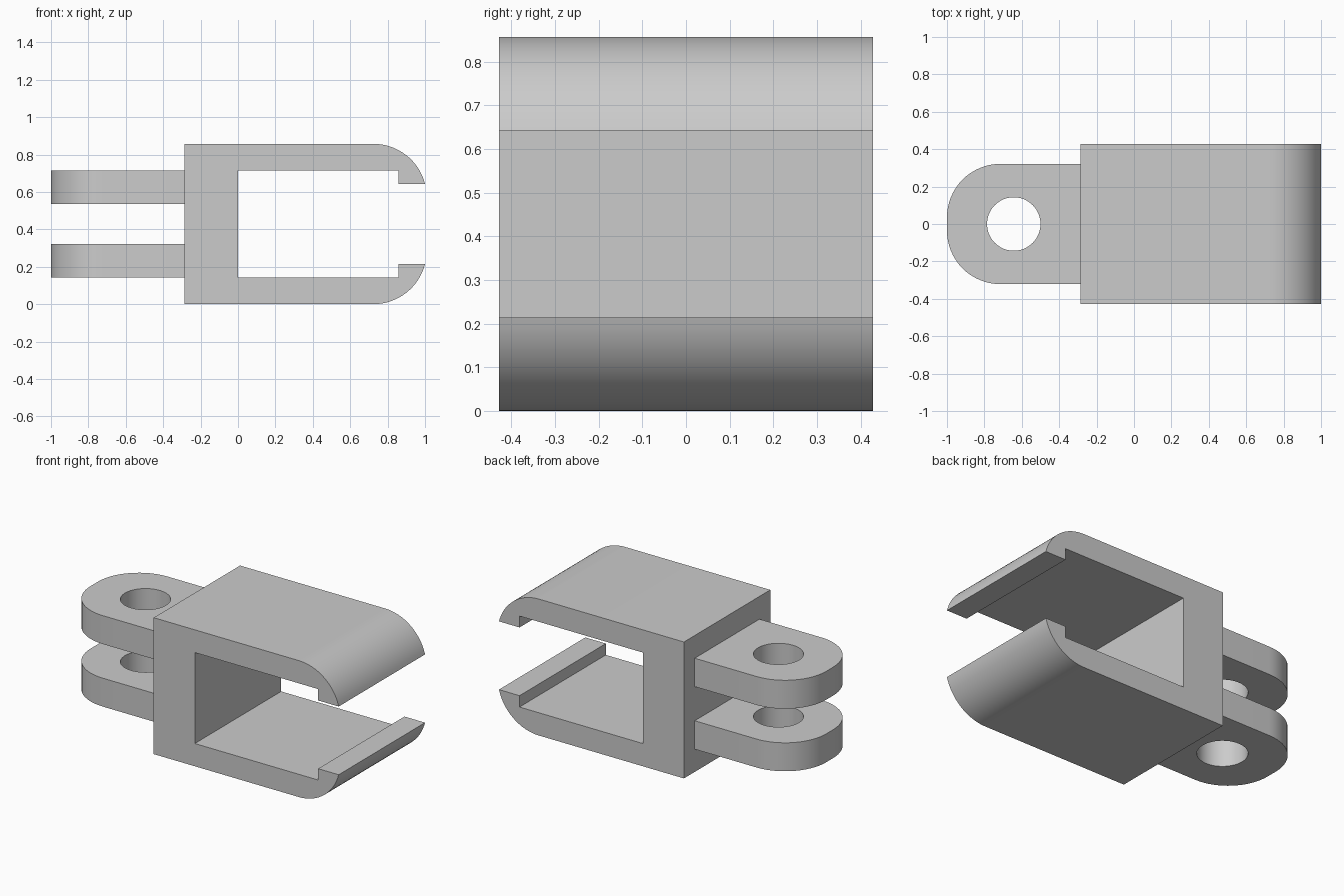
import bpy
import bmesh
from math import asin, cos, pi, radians, sin

U = 1 / 14          # design module: every size below is in these units
FILLET = 4
STEPS = 16

old = bpy.data.objects.get("Cube")
if old:
    bpy.data.objects.remove(old, do_unlink=True)

grey = bpy.data.materials.new("plain grey")
grey.use_nodes = True
GREY = (0.6, 0.6, 0.6, 1)
grey.diffuse_color = GREY
grey.node_tree.nodes["Principled BSDF"].inputs["Base Color"].default_value = GREY


def arc(cx, cy, r, start, end):
    """Points along a circular arc, angles in radians."""
    return [(cx + r * cos(start + (end - start) * i / STEPS),
             cy + r * sin(start + (end - start) * i / STEPS))
            for i in range(STEPS + 1)]


def prism(name, outline, place, low, high):
    """Extrude a closed outline between two levels; place maps (a, b, level) to xyz."""
    bm = bmesh.new()
    rings = [[bm.verts.new([c * U for c in place(a, b, level)]) for a, b in outline]
             for level in (low, high)]
    for ring in rings:
        bm.faces.new(ring)
    n = len(outline)
    for i in range(n):
        j = (i + 1) % n
        bm.faces.new((rings[0][i], rings[0][j], rings[1][j], rings[1][i]))
    bmesh.ops.recalc_face_normals(bm, faces=bm.faces)
    mesh = bpy.data.meshes.new(name)
    bm.to_mesh(mesh)
    bm.free()
    mesh.materials.append(grey)
    obj = bpy.data.objects.new(name, mesh)
    bpy.context.collection.objects.link(obj)
    return obj


def activate(obj):
    bpy.ops.object.select_all(action="DESELECT")
    obj.select_set(True)
    bpy.context.view_layer.objects.active = obj


def smooth(obj):
    activate(obj)
    bpy.ops.object.shade_smooth_by_angle(angle=radians(30))


# Clip body: upper half of the side profile, mirrored about mid height
nose_angle = asin(1 / FILLET)
nose_x = 14 - FILLET * cos(nose_angle)
upper = [(-4, 12)] + arc(nose_x, 8, FILLET, pi / 2, nose_angle)
upper += [(12, 9), (12, 10), (0, 10)]
lower = [(x, 12 - z) for x, z in reversed(upper)]
body = prism("clip_body", upper + lower, lambda x, z, y: (x, y, z), -6, 6)
smooth(body)

# Two hinge lugs with rounded ends and a pin hole
lug_outline = ([(-4, 4.5)] + arc(-10, 0.5, FILLET, pi / 2, pi)
               + arc(-10, -0.5, FILLET, pi, 1.5 * pi) + [(-4, -4.5)])
hole_outline = arc(-9, 0, 2, 0, 2 * pi * STEPS / (STEPS + 1))
hole_outline = [(-9 + 2 * cos(2 * pi * i / 48), 2 * sin(2 * pi * i / 48)) for i in range(48)]


def flat(x, y, z):
    return (x, y, z)


for name, low in (("lower_lug", 2), ("upper_lug", 7.5)):
    lug = prism(name, lug_outline, flat, low, low + 2.5)
    cutter = prism("pin_hole_cutter", hole_outline, flat, low - 1, low + 3.5)
    cutter.hide_render = True
    cut = lug.modifiers.new("pin hole", "BOOLEAN")
    cut.operation = "DIFFERENCE"
    cut.solver = "EXACT"
    cut.object = cutter
    activate(lug)
    bpy.ops.object.modifier_apply(modifier=cut.name)
    bpy.data.objects.remove(cutter, do_unlink=True)
    smooth(lug)
